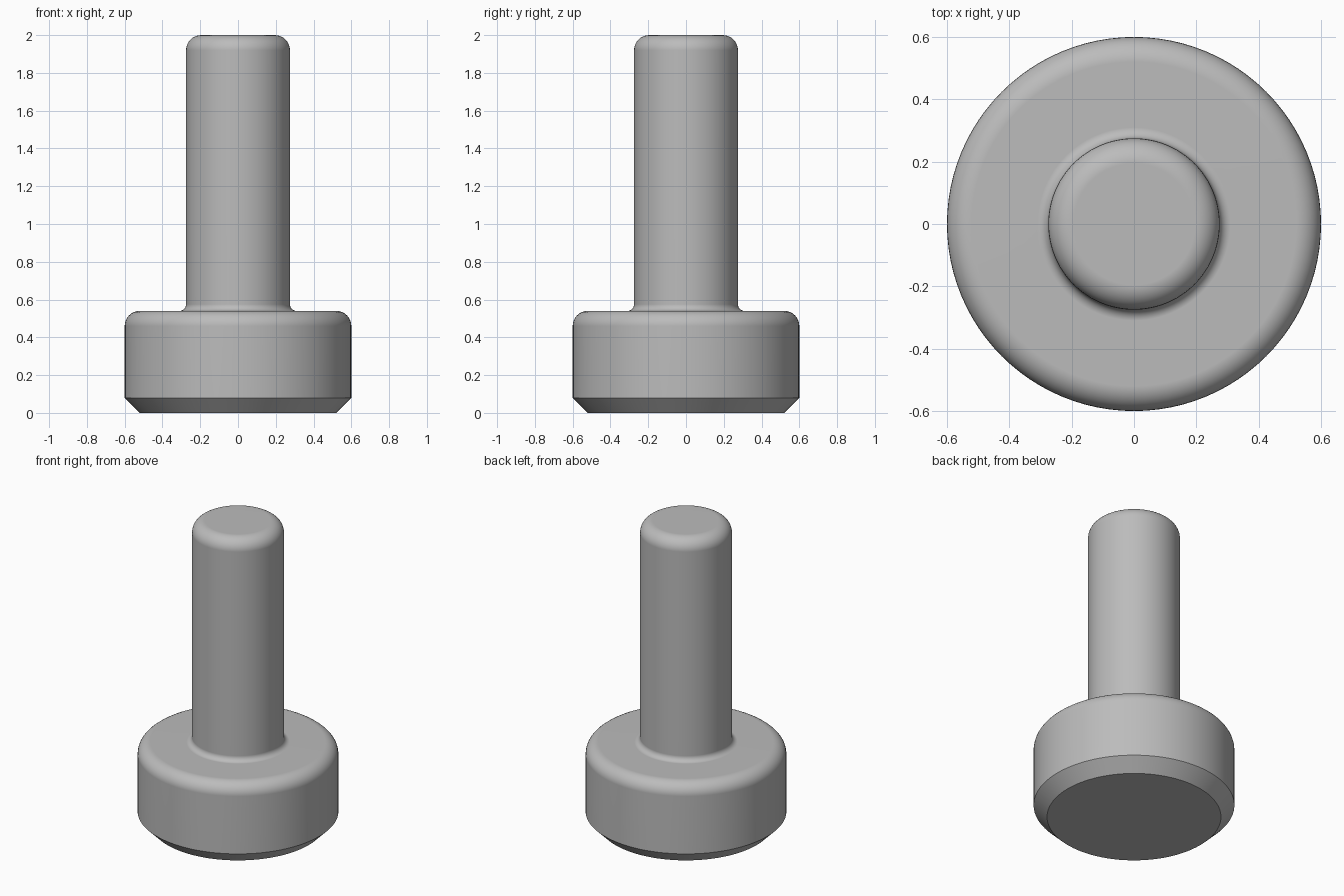
import bpy
import bmesh
from math import cos, sin, radians, tau

SEGMENTS = 96
HEAD_R, HEAD_TOP, CHAMFER = 0.6, 0.54, 0.08
SHAFT_R, SHAFT_TOP = 0.275, 2.0
ROUND, FILLET = 0.08, 0.035

cube = bpy.data.objects.get("Cube")
if cube:
    bpy.data.objects.remove(cube)


def arc(r, z, radius, start, end, steps=8):
    """Profile points along an arc, angles in degrees."""
    angles = [radians(start + (end - start) * i / steps) for i in range(steps + 1)]
    return [(r + radius * cos(a), z + radius * sin(a)) for a in angles]


def revolve(name, profile, material):
    """Spin a (radius, height) profile around z into a smooth solid."""
    bm = bmesh.new()
    verts = [bm.verts.new((r, 0, z)) for r, z in profile]
    edges = [bm.edges.new(pair) for pair in zip(verts, verts[1:])]
    bmesh.ops.spin(bm, geom=verts + edges, cent=(0, 0, 0), axis=(0, 0, 1),
                   angle=tau, steps=SEGMENTS, use_duplicate=False)
    bmesh.ops.remove_doubles(bm, verts=bm.verts, dist=0.0001)
    bmesh.ops.holes_fill(bm, edges=bm.edges, sides=0)
    bmesh.ops.recalc_face_normals(bm, faces=bm.faces)
    mesh = bpy.data.meshes.new(name)
    bm.to_mesh(mesh)
    bm.free()
    mesh.materials.append(material)
    obj = bpy.data.objects.new(name, mesh)
    bpy.context.collection.objects.link(obj)
    bpy.ops.object.select_all(action='DESELECT')
    obj.select_set(True)
    bpy.context.view_layer.objects.active = obj
    bpy.ops.object.shade_smooth_by_angle(angle=radians(30))
    # Keep the flat ends flat beside their rounded rims
    weighted = obj.modifiers.new("Weighted normals", 'WEIGHTED_NORMAL')
    weighted.keep_sharp = True
    return obj


# Plain grey metal
grey = bpy.data.materials.new("grey metal")
grey.use_nodes = True
colour = (0.5, 0.5, 0.5, 1)
grey.diffuse_color = colour
grey.node_tree.nodes["Principled BSDF"].inputs["Base Color"].default_value = colour

# Chamfered foot and rounded shoulder of the head
profile = [(HEAD_R - CHAMFER, 0), (HEAD_R, CHAMFER)]
profile += arc(HEAD_R - ROUND, HEAD_TOP - ROUND, ROUND, 0, 90)
# Fillet into the shaft, then its rounded tip
profile += arc(SHAFT_R + FILLET, HEAD_TOP + FILLET, FILLET, 270, 180)
profile += arc(SHAFT_R - ROUND, SHAFT_TOP - ROUND, ROUND, 0, 90)

revolve("headed_pin", profile, grey)
